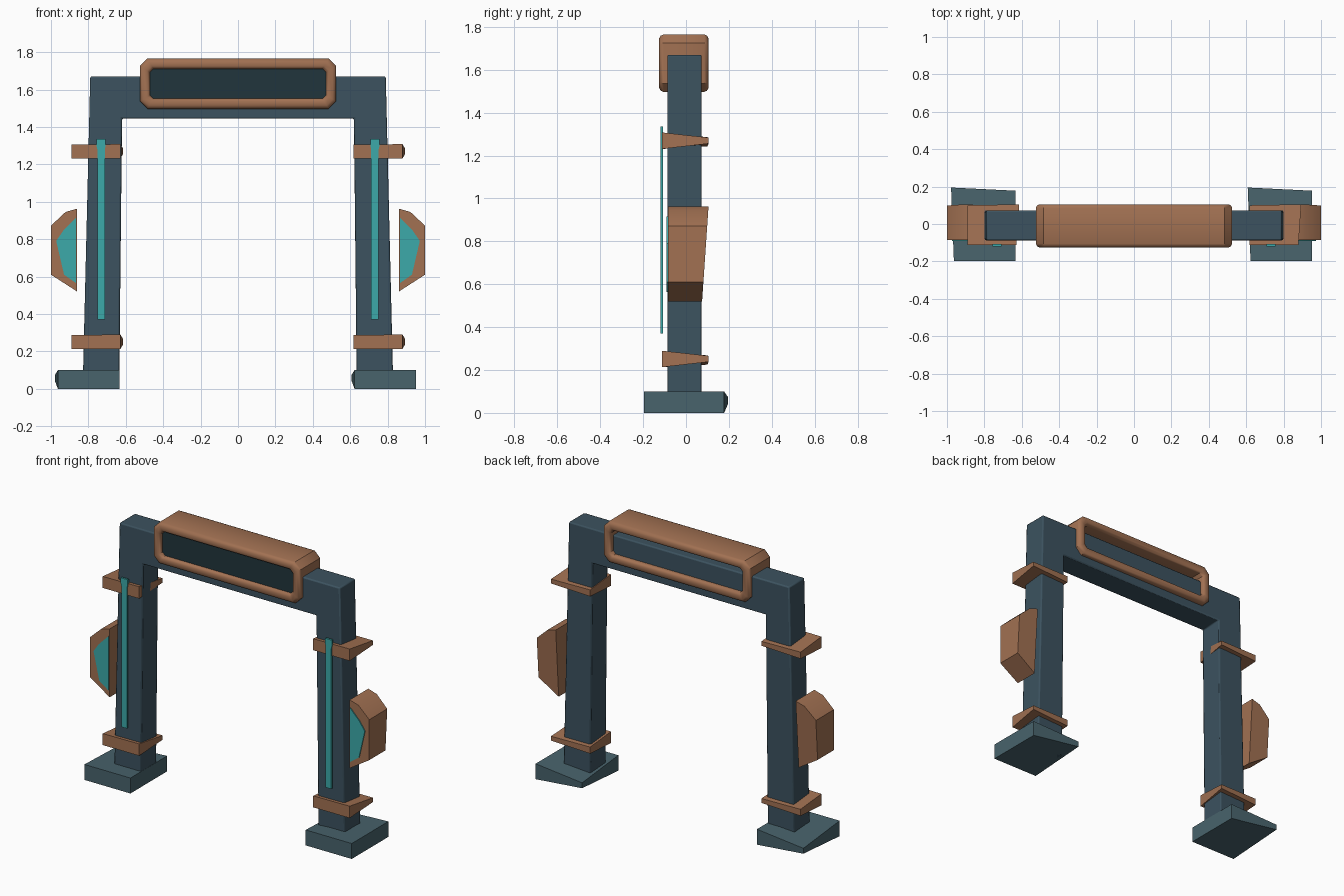
import bpy, bmesh, math

if "Cube" in bpy.data.objects:
    bpy.data.objects.remove(bpy.data.objects["Cube"])


def material(name, rgb):
    m = bpy.data.materials.new(name)
    m.diffuse_color = (*rgb, 1)
    m.use_nodes = True
    m.node_tree.nodes["Principled BSDF"].inputs["Base Color"].default_value = m.diffuse_color
    return m


SLATE = material("slate", (0.045, 0.085, 0.115))
STEEL = material("steel", (0.065, 0.125, 0.15))
COPPER = material("copper", (0.36, 0.165, 0.085))
TEAL = material("teal", (0.045, 0.40, 0.40))
DARK = material("dark_glass", (0.015, 0.035, 0.045))


def build(name, verts, faces, mat, bevel=0):
    bm = bmesh.new()
    vs = [bm.verts.new(v) for v in verts]
    for f in faces:
        bm.faces.new([vs[i] for i in f])
    bmesh.ops.recalc_face_normals(bm, faces=bm.faces)
    mesh = bpy.data.meshes.new(name)
    bm.to_mesh(mesh)
    bm.free()
    mesh.materials.append(mat)
    ob = bpy.data.objects.new(name, mesh)
    bpy.context.collection.objects.link(ob)
    if bevel:
        mod = ob.modifiers.new("soft_edges", "BEVEL")
        mod.width, mod.segments = bevel, 2
    bpy.ops.object.select_all(action="DESELECT")
    ob.select_set(True)
    bpy.context.view_layer.objects.active = ob
    bpy.ops.object.shade_smooth_by_angle(angle=math.radians(40))
    return ob


def prism(name, pts, y0, y1, mat, bevel=0, slope=0):
    """Front (x, z) profile extruded along y; slope leans the back face."""
    n = len(pts)
    verts = [(x, y0, z) for x, z in pts]
    verts += [(x, y1 + slope * (z - pts[0][1]), z) for x, z in pts]
    faces = [range(n), range(n, 2 * n)]
    faces += [(i, (i + 1) % n, n + (i + 1) % n, n + i) for i in range(n)]
    return build(name, verts, faces, mat, bevel)


def block(name, corners, mat, dx=0, dz=0):
    """Four (x, y, z_low, z_high) corners make a box with pinched corners."""
    verts = [(x + dx, y, a + dz) for x, y, a, b in corners]
    verts += [(x + dx, y, b + dz) for x, y, a, b in corners]
    faces = [range(4), range(4, 8)]
    faces += [(i, (i + 1) % 4, 4 + (i + 1) % 4, 4 + i) for i in range(4)]
    return build(name, verts, faces, mat)


def chamfered(hx, hz, c, y, zc):
    """Eight-point rectangle with cut corners."""
    pts = [(hx, hz - c), (hx - c, hz), (c - hx, hz), (-hx, hz - c),
           (-hx, c - hz), (c - hx, -hz), (hx - c, -hz), (hx, c - hz)]
    return [(x, y, z + zc) for x, z in pts]


# Arch: two slightly splayed legs and the lintel
half = [(0.62, 1.445), (0.635, 0.02), (0.83, 0.02), (0.79, 1.67)]
arch = half + [(-x, z) for x, z in reversed(half)]
prism("arch_frame", arch, -0.087, 0.073, SLATE, 0.008)

# Header surround: a section swept around a rounded rectangle
section = [(0, -0.105), (0.006, -0.118), (0.018, -0.125), (0.04, -0.125),
           (0.05, -0.118), (0.055, -0.105), (0.055, 0.085), (0.05, 0.098),
           (0.04, 0.105), (0.018, 0.105), (0.006, 0.098), (0, 0.085)]
verts, faces = [], []
for inset, y in section:
    verts += chamfered(0.525 - inset, 0.134 - inset, 0.04 - 0.4 * inset, y, 1.631)
count = len(section)
for s in range(count):
    t = (s + 1) % count
    for i in range(8):
        j = (i + 1) % 8
        faces.append((s * 8 + i, s * 8 + j, t * 8 + j, t * 8 + i))
build("header_surround", verts, faces, COPPER)

# Dark display panel inside the header
prism("header_panel", [(-0.49, 1.54), (0.49, 1.54), (0.49, 1.725), (-0.49, 1.725)],
      -0.1, -0.08, DARK)

# Shapes repeated at each leg, given around the leg centre
foot = [(-0.17, -0.197, 0, 0.1), (0.16, -0.197, 0, 0.1),
        (0.16, 0.178, 0, 0.1), (-0.185, 0.195, 0.04, 0.075)]
clamp = [(-0.137, -0.113, -0.037, 0.037), (0.125, -0.113, -0.037, 0.04),
         (0.14, 0.105, -0.012, 0.016), (-0.137, 0.1, -0.025, 0.018)]
pod = [(0.86, 0.52), (1.0, 0.61), (1.0, 0.872), (0.922, 0.945), (0.86, 0.963)]
lens = [(0.866, 0.565), (0.93, 0.61), (0.972, 0.79), (0.935, 0.845), (0.866, 0.915)]
strip = [(0.712, 0.37), (0.752, 0.37), (0.752, 1.28), (0.757, 1.3),
         (0.757, 1.335), (0.708, 1.335), (0.708, 1.3), (0.712, 1.28)]

for side, s in (("left", -1), ("right", 1)):
    def mirror(pts):
        return [(s * x, z) for x, z in pts]

    block(side + "_foot", foot, STEEL, dx=s * 0.793)
    block(side + "_lower_clamp", clamp, COPPER, dx=s * 0.754, dz=0.25)
    block(side + "_upper_clamp", clamp, COPPER, dx=s * 0.754, dz=1.268)
    prism(side + "_side_pod", mirror(pod), -0.085, 0.075, COPPER, slope=0.068)
    prism(side + "_pod_lens", mirror(lens), -0.091, -0.08, TEAL)
    prism(side + "_light_strip", mirror(strip), -0.12, -0.107, TEAL)
